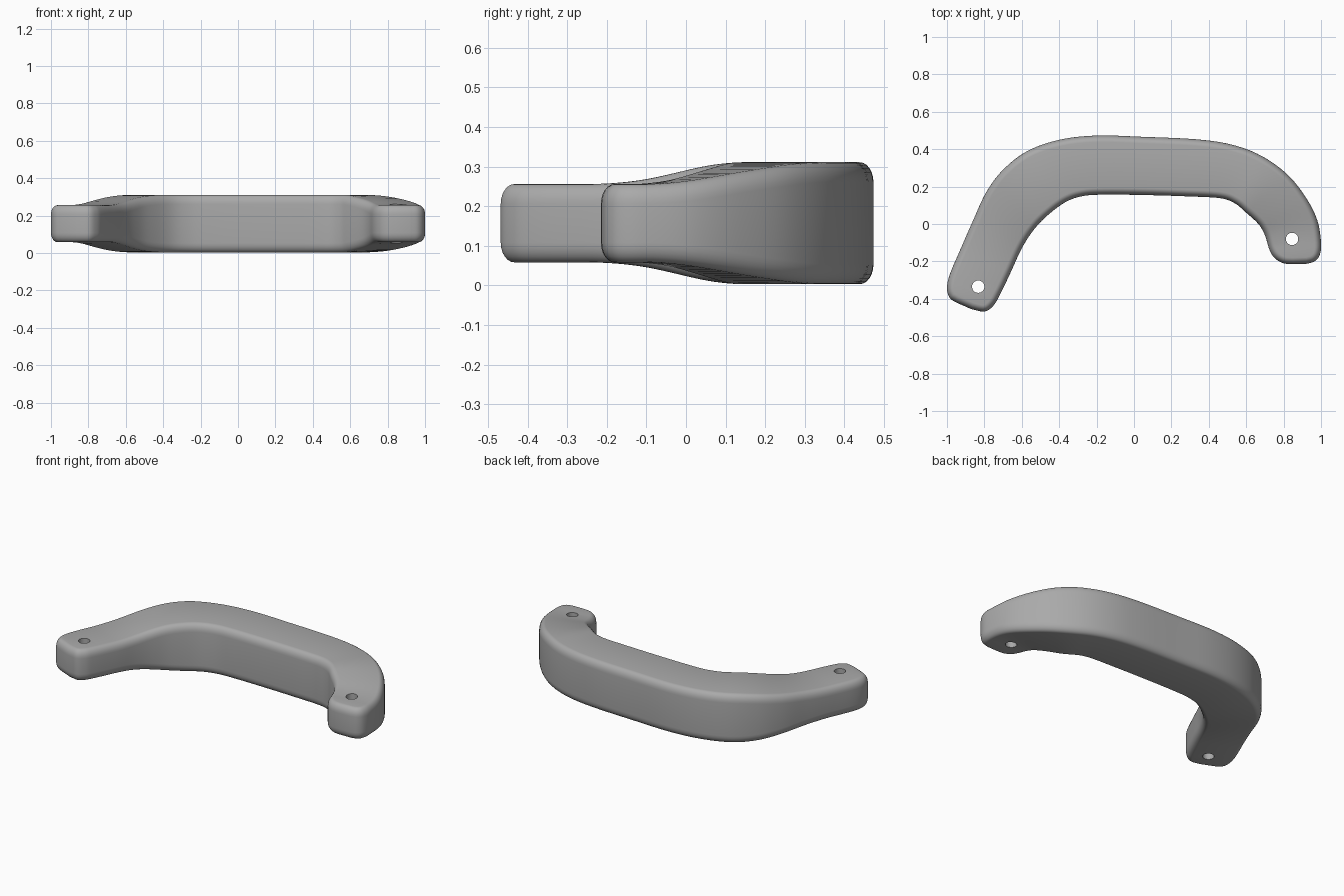
import bpy
import bmesh
from mathutils import Vector
from math import cos, sin, pi

cube = bpy.data.objects.get("Cube")
if cube:
    bpy.data.objects.remove(cube, do_unlink=True)

# One flat grey
grey = bpy.data.materials.new("grey")
grey.use_nodes = True
colour = (0.4, 0.4, 0.4, 1)
grey.diffuse_color = colour
grey.node_tree.nodes["Principled BSDF"].inputs["Base Color"].default_value = colour

# Plan outline in hundredths: matching stations on the back and inner edges
BACK = [(-95, -42), (-98.5, -39.5), (-100, -34.5), (-98.5, -27), (-93, -14),
        (-86, 2), (-79, 17), (-70, 29), (-57, 39), (-40, 45), (-20, 47.3),
        (5, 46.6), (33, 45.3), (52, 42.5), (68, 36.5), (82, 26.5), (92, 14),
        (98, 2), (100, -10), (99.3, -16.5), (96.5, -20), (92, -21.3)]
INNER = [(-87, -45.5), (-80, -46.8), (-75.5, -44), (-72, -38.5), (-66, -26),
         (-60.5, -14), (-55, -5), (-48, 3), (-37, 11.5), (-27, 15), (-15, 15.7),
         (5, 15.5), (28, 14.8), (46, 13.8), (54, 11), (60, 6), (66.5, 0),
         (70, -6), (72.5, -14), (75.5, -18.5), (80, -21), (85, -21.5)]
STEPS = 6
MID_Z, END_HALF, GRIP_HALF = 0.157, 0.099, 0.154


def spline(points):
    """Smooth curve through the points."""
    p = [Vector(q) / 100 for q in points]
    p = [p[0]] + p + [p[-1]]
    out = []
    for a, b, c, d in zip(p, p[1:], p[2:], p[3:]):
        for k in range(STEPS):
            t = k / STEPS
            out.append(b + (c - a) * t / 2 + (a * 2 - b * 5 + c * 4 - d) * t**2 / 2
                       + (b * 3 - a - c * 3 + d) * t**3 / 2)
    return out + [p[-1]]


def smooth(t):
    t = max(0, min(1, t))
    return t * t * (3 - 2 * t)


def half_height(i):
    """Thin at the mounting ends, thick along the grip."""
    s = i / STEPS
    return END_HALF + (GRIP_HALF - END_HALF) * min(smooth((s - 4) / 4), smooth((18 - s) / 4))


# Grip: stacked rings of the outline, inset towards top and bottom
back, inner = spline(BACK), spline(INNER)
n = len(back)
loop = back + inner[::-1]
heights = [half_height(i) for i in range(n)]
heights += heights[::-1]
count = len(loop)
normals = []
for i in range(count):
    along = (loop[(i + 1) % count] - loop[i - 1]).normalized()
    normals.append(Vector((along.y, -along.x)))

bm = bmesh.new()
arc = [k * pi / 12 for k in range(7)]
profile = [(0.035 * (1 - cos(a)), 1, 0.05 * (1 - sin(a))) for a in reversed(arc)]
profile += [(inset, -1, drop) for inset, side, drop in reversed(profile)]
rings = []
for inset, side, drop in profile:
    ring = []
    for p, nrm, h in zip(loop, normals, heights):
        q = p + nrm * inset
        ring.append(bm.verts.new((q.x, q.y, MID_Z + side * (h - drop))))
    rings.append(ring)
for upper, lower in zip(rings, rings[1:]):
    for i in range(count):
        j = (i + 1) % count
        bm.faces.new((upper[i], upper[j], lower[j], lower[i]))
for ring in (rings[0], rings[-1]):
    for i in range(n - 1):
        bm.faces.new((ring[i], ring[i + 1], ring[count - 2 - i], ring[count - 1 - i]))
bmesh.ops.recalc_face_normals(bm, faces=bm.faces)
mesh = bpy.data.meshes.new("handle")
bm.to_mesh(mesh)
bm.free()
handle = bpy.data.objects.new("handle", mesh)
bpy.context.collection.objects.link(handle)
mesh.materials.append(grey)

# Screw holes through both ends
for x, y in ((-0.833, -0.335), (0.845, -0.08)):
    bpy.ops.mesh.primitive_cylinder_add(vertices=32, radius=0.033, depth=1, location=(x, y, MID_Z))
    cutter = bpy.context.object
    cutter.name = "screw_hole_cutter"
    cutter.hide_render = True
    cutter.data.materials.append(grey)
    cut = handle.modifiers.new("screw_hole", "BOOLEAN")
    cut.operation = "DIFFERENCE"
    cut.solver = "EXACT"
    cut.object = cutter
    bpy.context.view_layer.objects.active = handle
    bpy.ops.object.modifier_apply(modifier=cut.name)
    bpy.data.objects.remove(cutter, do_unlink=True)

bpy.ops.object.select_all(action="DESELECT")
handle.select_set(True)
bpy.context.view_layer.objects.active = handle
bpy.ops.object.shade_smooth_by_angle(angle=pi / 5)
